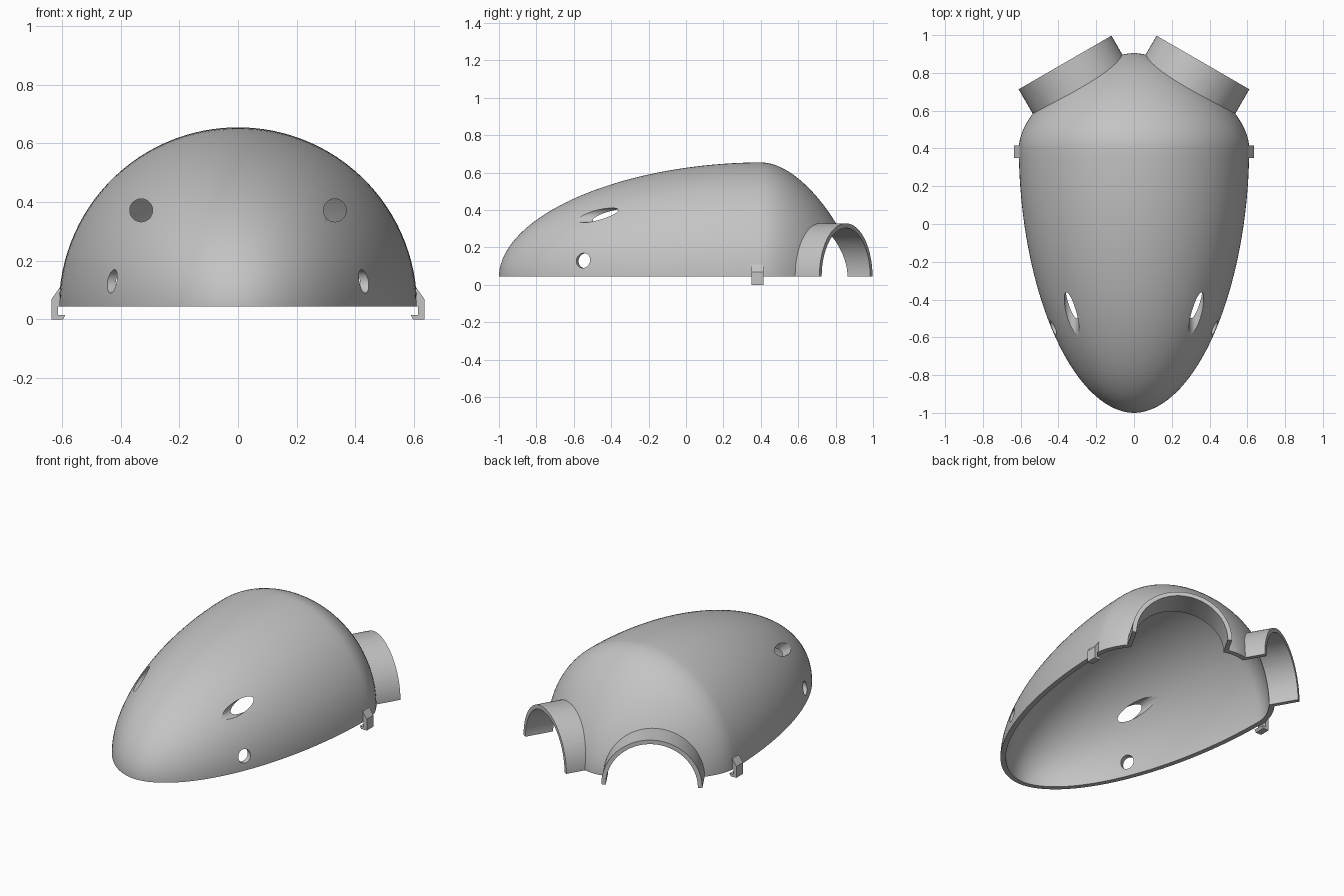
import bpy, bmesh, math
from mathutils import Vector, Matrix

BASE = 0.045      # height of the open rim
WALL = 0.03       # shell thickness
SEAM, WIDE = 0.4, 0.61

cube = bpy.data.objects.get("Cube")
if cube:
    bpy.data.objects.remove(cube, do_unlink=True)

grey = bpy.data.materials.new("plain_grey")
grey.use_nodes = True
grey.diffuse_color = (0.55, 0.55, 0.55, 1)
grey.node_tree.nodes["Principled BSDF"].inputs["Base Color"].default_value = (0.55, 0.55, 0.55, 1)


def make(name, bm):
    bmesh.ops.recalc_face_normals(bm, faces=bm.faces)
    mesh = bpy.data.meshes.new(name)
    bm.to_mesh(mesh)
    bm.free()
    mesh.materials.append(grey)
    obj = bpy.data.objects.new(name, mesh)
    bpy.context.collection.objects.link(obj)
    return obj


def profile(offset):
    """Side outline as (y, radius), long nose then short tail, moved inwards by offset."""
    pts = []
    for i in range(41):
        a = math.pi / 2 * i / 40
        pts.append(Vector((SEAM - 1.4 * math.cos(a) ** 1.036, WIDE * math.sin(a) ** 1.036)))
    handles = [Vector(p) for p in ((SEAM, WIDE), (0.63, WIDE), (0.9, 0.2), (0.905, 0))]
    for i in range(1, 29):
        t = i / 28
        weights = ((1 - t) ** 3, 3 * t * (1 - t) ** 2, 3 * t * t * (1 - t), t ** 3)
        pts.append(sum((h * w for h, w in zip(handles, weights)), Vector((0, 0))))
    out = []
    for i, p in enumerate(pts):
        if i in (0, len(pts) - 1):
            out.append(p + Vector((offset if i == 0 else -offset, 0)))
            continue
        d = (pts[i + 1] - pts[i - 1]).normalized()
        q = p + Vector((d.y, -d.x)) * offset
        if q.y > 0.004:
            out.append(q)
    return out


def revolve(name, pts, sides=112):
    """Closed solid turned about the lengthwise axis."""
    bm = bmesh.new()
    rings = []
    for p in pts[1:-1]:
        ring = []
        for k in range(sides):
            a = 2 * math.pi * (k + 0.5) / sides
            ring.append(bm.verts.new((p.y * math.cos(a), p.x, BASE + p.y * math.sin(a))))
        rings.append(ring)
    nose = bm.verts.new((0, pts[0].x, BASE))
    tail = bm.verts.new((0, pts[-1].x, BASE))
    for k in range(sides):
        n = (k + 1) % sides
        for a, b in zip(rings, rings[1:]):
            bm.faces.new((a[k], a[n], b[n], b[k]))
        bm.faces.new((nose, rings[0][n], rings[0][k]))
        bm.faces.new((tail, rings[-1][k], rings[-1][n]))
    return make(name, bm)


def cylinder(name, start, end, radius, sides=72):
    start, end = Vector(start), Vector(end)
    axis = end - start
    turn = axis.to_track_quat('Z', 'Y').to_matrix().to_4x4()
    spin = Matrix.Rotation(math.pi / sides, 4, 'Z')
    bm = bmesh.new()
    bmesh.ops.create_cone(bm, cap_ends=True, segments=sides, radius1=radius, radius2=radius,
                          depth=axis.length,
                          matrix=Matrix.Translation((start + end) / 2) @ turn @ spin)
    return make(name, bm)


def combine(target, tool, operation):
    mod = target.modifiers.new("cut", 'BOOLEAN')
    mod.operation, mod.solver, mod.object = operation, 'EXACT', tool
    bpy.context.view_layer.objects.active = target
    bpy.ops.object.modifier_apply(modifier=mod.name)
    bpy.data.objects.remove(tool, do_unlink=True)


# Outer body with two angled rear collars
shell = revolve("shell", profile(0))
cutters = [revolve("hollow", profile(WALL))]
for s in (-1, 1):
    mouth = Vector((s * 0.365, 0.855, BASE))
    out = Vector((s * 0.5, 0.866, 0))
    combine(shell, cylinder("collar", mouth - out * 0.25, mouth, 0.284), 'UNION')
    cutters.append(cylinder("collar_bore", mouth - out * 0.26, mouth + out * 0.1, 0.259))
    # Forward-facing upper hole and side-facing lower hole
    cutters.append(cylinder("upper_hole", (s * 0.33, -1.2, 0.372), (s * 0.33, -0.2, 0.372), 0.039, 40))
    spot, aim = Vector((s * 0.43, -0.55, 0.13)), Vector((s * 0.92, -0.39, 0))
    cutters.append(cylinder("lower_hole", spot - aim * 0.15, spot + aim * 0.15, 0.04, 40))

# Open underside
bm = bmesh.new()
bmesh.ops.create_cube(bm, size=1, matrix=Matrix.Translation((0, 0, BASE - 0.5)) @ Matrix.Diagonal((3, 3, 1, 1)))
cutters.append(make("underside", bm))
for c in cutters:
    combine(shell, c, 'DIFFERENCE')

bpy.ops.object.select_all(action='DESELECT')
shell.select_set(True)
bpy.context.view_layer.objects.active = shell
bpy.ops.object.shade_smooth_by_angle(angle=math.radians(25))

# Hooked side clips
hook = ((0.597, 0), (0.635, 0), (0.635, 0.07), (0.607, 0.11), (0.595, 0.11),
        (0.595, 0.045), (0.614, 0.045), (0.614, 0.016), (0.588, 0.016))
for s, side in ((-1, "right"), (1, "left")):
    bm = bmesh.new()
    face = bm.faces.new([bm.verts.new((s * x, 0.35, z)) for x, z in hook])
    grown = bmesh.ops.extrude_face_region(bm, geom=[face])
    bmesh.ops.translate(bm, vec=(0, 0.065, 0),
                        verts=[v for v in grown["geom"] if isinstance(v, bmesh.types.BMVert)])
    make(side + "_clip", bm)
